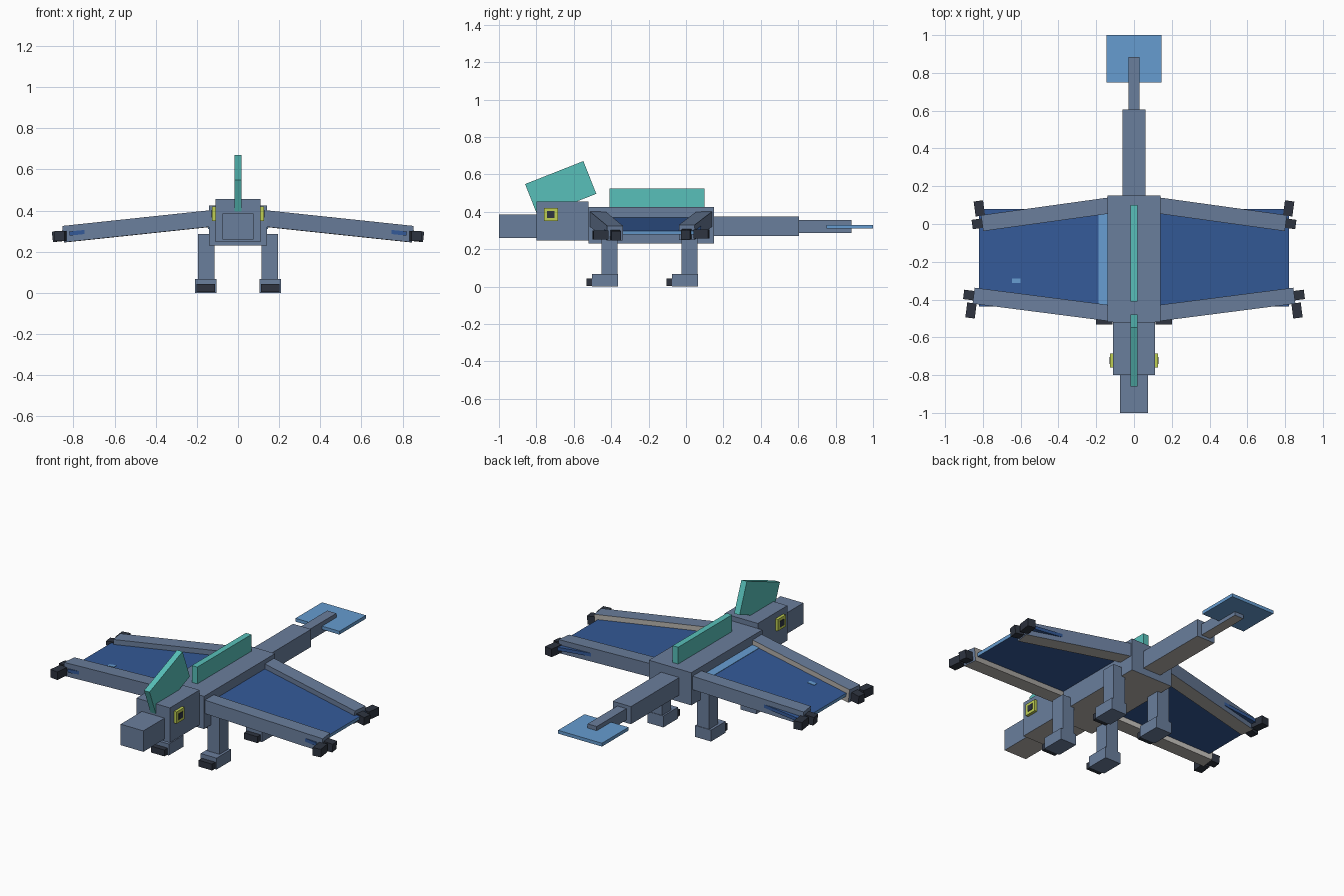
import bpy, bmesh, math
from mathutils import Vector, Matrix

if "Cube" in bpy.data.objects:
    bpy.data.objects.remove(bpy.data.objects["Cube"], do_unlink=True)


def material(name, rgb):
    col = [((c / 255 + 0.055) / 1.055) ** 2.4 for c in rgb] + [1.0]
    m = bpy.data.materials.new(name)
    m.use_nodes = True
    m.diffuse_color = col
    bsdf = next(n for n in m.node_tree.nodes if n.type == 'BSDF_PRINCIPLED')
    bsdf.inputs["Base Color"].default_value = col
    bsdf.inputs["Roughness"].default_value = 0.8
    return m


SLATE = material("slate skin", (106, 126, 156))
BELLY = material("pale belly", (184, 180, 175))
NAVY = material("deep blue membrane", (52, 90, 152))
SKY = material("light blue fin", (102, 156, 208))
TEAL = material("teal crest", (88, 192, 186))
LIME = material("lime eye", (192, 208, 84))
DARK = material("dark claw", (46, 52, 64))


def block(name, size, matrix, mat, accent=None, rule=None):
    """Box; faces whose normal meets the rule get the accent colour."""
    bm = bmesh.new()
    bmesh.ops.create_cube(bm, size=1)
    bmesh.ops.transform(bm, verts=bm.verts, matrix=matrix @ Matrix.Diagonal((*size, 1)))
    bm.normal_update()
    if accent:
        for f in bm.faces:
            f.material_index = int(rule(f.normal))
    me = bpy.data.meshes.new(name)
    bm.to_mesh(me)
    bm.free()
    me.materials.append(mat)
    if accent:
        me.materials.append(accent)
    ob = bpy.data.objects.new(name, me)
    bpy.context.scene.collection.objects.link(ob)
    return ob


def box(name, xs, ys, zs, mat, accent=None, rule=None):
    spans = (xs, ys, zs)
    mid = Vector([(a + b) / 2 for a, b in spans])
    return block(name, [abs(b - a) for a, b in spans], Matrix.Translation(mid), mat, accent, rule)


def beam(name, p0, p1, width, height, mat, accent=None, rule=None):
    """Box running from p0 to p1."""
    p0, p1 = Vector(p0), Vector(p1)
    x = (p1 - p0).normalized()
    y = Vector((0, 0, 1)).cross(x).normalized()
    rot = Matrix((x, y, x.cross(y))).transposed().to_4x4()
    return block(name, ((p1 - p0).length, width, height),
                 Matrix.Translation((p0 + p1) / 2) @ rot, mat, accent, rule)


def below(n):
    return n.z < -0.5


def below_or_behind(n):
    return n.z < -0.5 or n.y > 0.5


# Trunk, head and tail
for name, w, ys, zs in (
        ("body", 0.14, (-0.52, 0.15), (0.23, 0.425)),
        ("head", 0.11, (-0.8, -0.52), (0.247, 0.455)),
        ("snout", 0.075, (-1.0, -0.8), (0.26, 0.385)),
        ("tail_base", 0.06, (0.15, 0.605), (0.27, 0.375)),
        ("tail_tip", 0.03, (0.605, 0.885), (0.287, 0.355))):
    box(name, (-w, w), ys, zs, SLATE, BELLY, below)

# Fins and crest
box("tail_fin", (-0.145, 0.145), (0.75, 1.0), (0.31, 0.33), SKY)
box("back_fin", (-0.018, 0.018), (-0.41, 0.1), (0.42, 0.525), TEAL)
block("head_crest", (0.036, 0.335, 0.188),
      Matrix.Translation((0, -0.67, 0.522)) @ Matrix.Rotation(math.radians(21.5), 4, 'X'), TEAL)


def wing_z(x):
    return 0.36 - 0.106 * (x - 0.14)


for side, s in (("left", 1), ("right", -1)):
    # Eyes
    box(side + "_eye", (s * 0.11, s * 0.127), (-0.76, -0.685), (0.35, 0.42), LIME)
    box(side + "_pupil", (s * 0.124, s * 0.13), (-0.742, -0.703), (0.367, 0.403), DARK)

    # Legs
    for end, y in (("front", -0.41), ("rear", 0.018)):
        tag = f"{side}_{end}_"
        box(tag + "leg", (s * 0.115, s * 0.195), (y - 0.043, y + 0.043), (0.065, 0.285), SLATE)
        box(tag + "foot", (s * 0.105, s * 0.21), (y - 0.092, y + 0.046), (0, 0.068), SLATE)
        box(tag + "toe", (s * 0.113, s * 0.202), (y - 0.123, y - 0.09), (0.004, 0.042), DARK)

    # Wing arms, each with a claw at the tip and one across it
    for end, y0, x1, y1, out, rule in (("front", -0.472, 0.845, -0.38, -1, below_or_behind),
                                       ("rear", 0.098, 0.8, 0.005, 1, below)):
        tag = f"{side}_{end}_"
        root = Vector((s * 0.13, y0, wing_z(0.13)))
        tip = Vector((s * x1, y1, wing_z(x1)))
        beam(tag + "wing_arm", root, tip, 0.085, 0.08, SLATE, BELLY, rule)
        along = (tip - root).normalized()
        across = Vector((-along.y, along.x, 0)) * s * out
        drop = Vector((0, 0, -0.008))
        beam(tag + "tip_claw", tip - along * 0.01 + drop, tip + along * 0.055 + drop,
             0.05, 0.05, DARK)
        base = tip + along * 0.008 + drop
        beam(tag + "side_claw", base + across * 0.04, base + across * 0.12, 0.05, 0.048, DARK)

    # Membrane with a pale outer edge
    beam(side + "_wing_membrane", (s * 0.13, -0.178, wing_z(0.13)),
         (s * 0.82, -0.178, wing_z(0.82)), 0.515, 0.02,
         NAVY, SKY, lambda n: n.x * s > 0.5)

# Pale patches on the right membrane
for name, a, b, y, w in (("membrane_root_patch", 0.14, 0.187, -0.18, 0.49),
                         ("membrane_spot", 0.6, 0.645, -0.3, 0.025)):
    beam(name, (-a, y, wing_z(a) + 0.01), (-b, y, wing_z(b) + 0.01), w, 0.005, SKY)
